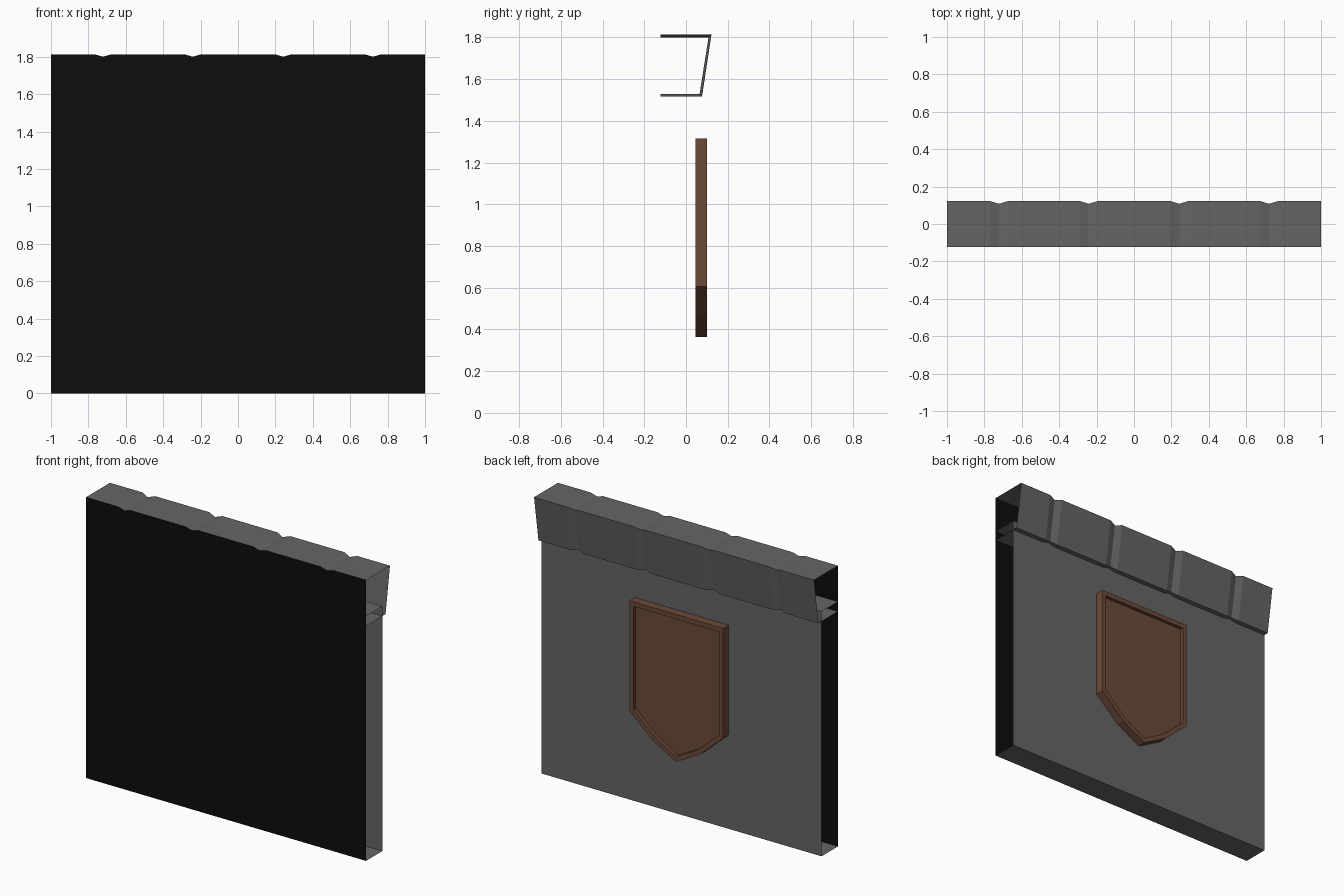
import bpy, bmesh

if "Cube" in bpy.data.objects:
    bpy.data.objects.remove(bpy.data.objects["Cube"])

def material(name, rgb):
    m = bpy.data.materials.new(name)
    m.diffuse_color = (*rgb, 1)
    m.use_nodes = True
    m.node_tree.nodes["Principled BSDF"].inputs["Base Color"].default_value = m.diffuse_color
    return m

STONE = material("stone_grey", (0.13, 0.13, 0.13))
BLACK = material("black_front", (0.004, 0.004, 0.004))
WOOD = material("shield_brown", (0.147, 0.067, 0.040))

def make(name, verts, faces, mat):
    me = bpy.data.meshes.new(name)
    me.from_pydata(verts, [], faces)
    me.materials.append(mat)
    ob = bpy.data.objects.new(name, me)
    bpy.context.collection.objects.link(ob)
    return ob

def loft(name, sections, mat):
    """Open strip of quads joining open profiles, ends left open."""
    n = len(sections[0])
    verts = [p for s in sections for p in s]
    faces = [(i*n + j, (i+1)*n + j, (i+1)*n + j + 1, i*n + j + 1)
             for i in range(len(sections) - 1) for j in range(n - 1)]
    return make(name, verts, faces, mat)

FRONT = -0.122
WALL_BACK = 0.045
TOP, NOTCH_TOP = 1.813, 1.80

# x stations along the coping: flat, notch, flat at four joints
stations = [(-1, False)]
for c in (-0.722, -0.242, 0.242, 0.722):
    stations += [(c - 0.046, False), (c, True), (c + 0.046, False)]
stations.append((1, False))

# Wall shell: bottom, back and hidden top, open ends
wall = [(FRONT, 0), (WALL_BACK, 0), (WALL_BACK, 1.58), (FRONT, 1.58)]
loft("wall", [[(x, y, z) for y, z in wall] for x in (1, -1)], STONE).data.flip_normals()

# Coping with V grooves, open ends
plain = [(FRONT, 1.517), (0.077, 1.517), (0.122, TOP), (FRONT, TOP)]
groove = [(FRONT, 1.528), (0.065, 1.528), (0.108, NOTCH_TOP), (FRONT, NOTCH_TOP)]
loft("coping", [[(x, y, z) for y, z in (groove if g else plain)]
                for x, g in stations], STONE)

# Black front sheet following the notched top
loft("front_sheet", [[(x, FRONT, 0), (x, FRONT, NOTCH_TOP if g else TOP)]
                     for x, g in stations], BLACK)

# Shield with raised rim and recessed panel
outline = [(-0.335, 1.315), (0.335, 1.315), (0.335, 0.605),
           (0.168, 0.455), (0, 0.363), (-0.168, 0.455), (-0.335, 0.605)]
shield = make("shield", [(x, WALL_BACK, z) for x, z in outline],
              [tuple(range(len(outline)))], WOOD)
bm = bmesh.new()
bm.from_mesh(shield.data)
ext = bmesh.ops.extrude_face_region(bm, geom=bm.faces[:], use_keep_orig=True)
bmesh.ops.translate(bm, vec=(0, 0.055, 0),
                    verts=[v for v in ext["geom"] if isinstance(v, bmesh.types.BMVert)])
bmesh.ops.recalc_face_normals(bm, faces=bm.faces[:])
face = max(bm.faces, key=lambda f: f.calc_center_median().y)
bmesh.ops.inset_region(bm, faces=[face], thickness=0.03, use_even_offset=True)
bmesh.ops.inset_region(bm, faces=[face], thickness=0.0005, depth=-0.022)
bm.to_mesh(shield.data)
bm.free()
